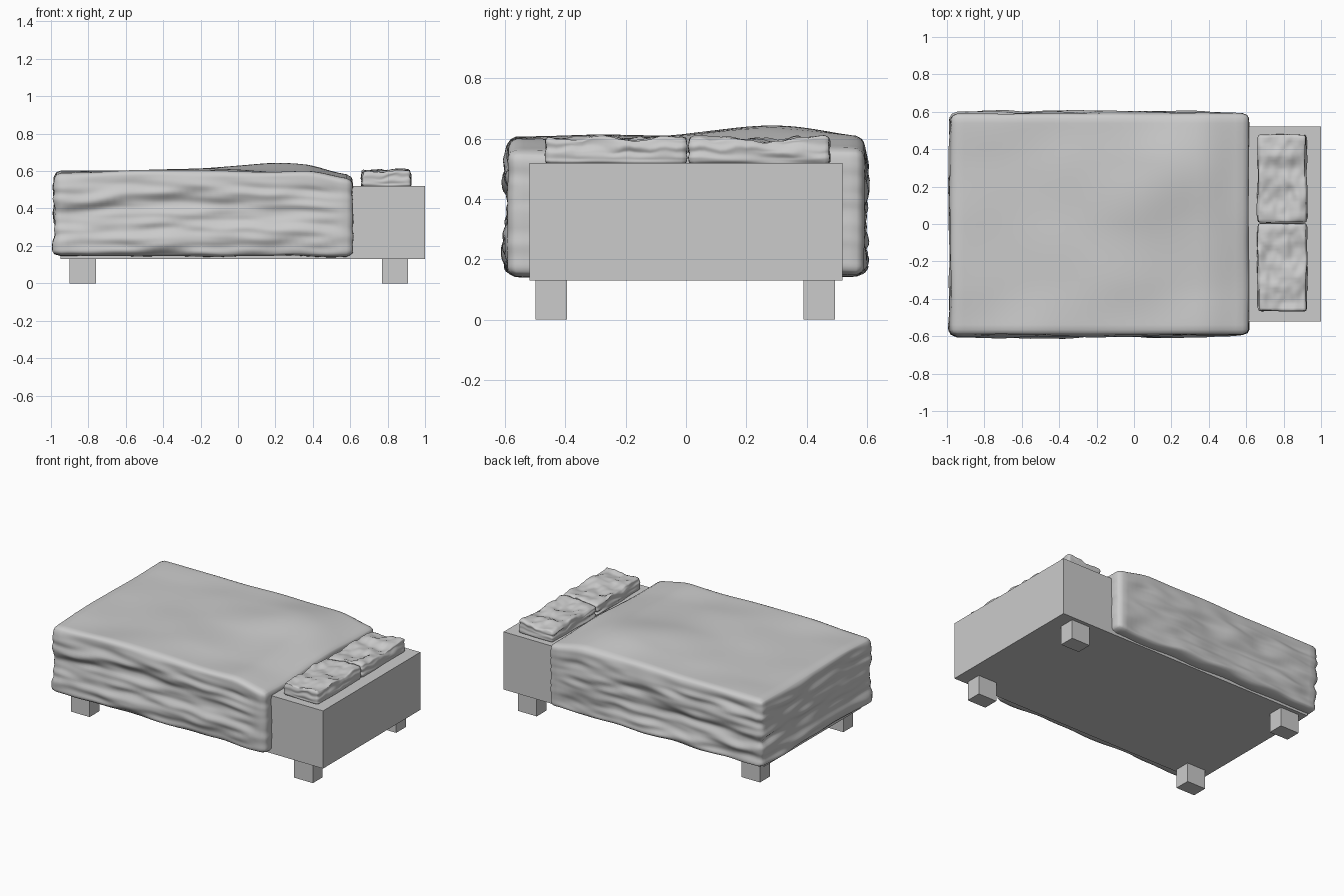
import bpy, bmesh
from mathutils import Vector, noise
from math import exp

if "Cube" in bpy.data.objects:
    bpy.data.objects.remove(bpy.data.objects["Cube"])


def finish(bm, name, smooth=False):
    bmesh.ops.recalc_face_normals(bm, faces=bm.faces)
    me = bpy.data.meshes.new(name)
    bm.to_mesh(me)
    bm.free()
    ob = bpy.data.objects.new(name, me)
    bpy.context.collection.objects.link(ob)
    if smooth:
        for p in me.polygons:
            p.use_smooth = True
    return ob


def box_bm(lo, hi):
    bm = bmesh.new()
    bmesh.ops.create_cube(bm, size=1)
    for v in bm.verts:
        v.co = Vector([l + (c + 0.5) * (h - l) for c, l, h in zip(v.co, lo, hi)])
    return bm


def soft_block(name, lo, hi, r, cuts, offset, hidden=None):
    """Subdivided block with rounded edges, pushed about by offset(point, normal)."""
    bm = box_bm(lo, hi)
    bmesh.ops.subdivide_edges(bm, edges=bm.edges[:], cuts=cuts, use_grid_fill=True)
    if hidden:
        gone = [f for f in bm.faces if hidden(f.calc_center_median())]
        bmesh.ops.delete(bm, geom=gone, context='FACES')
    for v in bm.verts:
        inner = Vector([min(max(c, l + r), h - r) for c, l, h in zip(v.co, lo, hi)])
        n = (v.co - inner).normalized()
        p = inner + n * r
        v.co = p + offset(p, n)
    return finish(bm, name, True)


def step(a, b, x):
    t = min(max((x - a) / (b - a), 0), 1)
    return t * t * (3 - 2 * t)


# Bed base and legs
finish(box_bm((-0.95, -0.52, 0.13), (1.0, 0.52, 0.52)), "bed_base")
for xn, x in (("foot", -0.90), ("head", 0.77)):
    for yn, y in (("front", -0.50), ("back", 0.39)):
        finish(box_bm((x, y, 0), (x + 0.14, y + 0.105, 0.13)), f"{xn}_{yn}_leg")


# Blanket: horizontal folds on the sides, gentle swells on top
def blanket_offset(p, n):
    side = Vector((n.x, n.y, 0))
    fold = (noise.noise(Vector((p.x * 2.2, p.y * 2.2, p.z * 11)))
            + 0.6 * noise.noise(Vector((p.x * 5, p.y * 5 + 7, p.z * 22))))
    amount = 0.024 if n.x <= 0 else 0.008
    d = side * (amount * fold * step(0.60, 0.50, p.z) * step(0.62, 0.45, p.x)
                if n.x <= 0.5 else 0.006 * fold)
    up = step(0.3, 0.59, p.z)
    swell = 0.037 * exp(-((p.x - 0.3) / 0.4) ** 2 - ((p.y - 0.25) / 0.3) ** 2)
    swell += 0.012 * exp(-((p.x + 0.2) / 0.35) ** 2)
    swell += 0.014 * noise.noise(Vector((p.x * 2.5, p.y * 3, 4)))
    swell -= 0.04 * step(0.35, 0.62, p.x)
    d.z = up * swell + (1 - up) * 0.008 * noise.noise(Vector((p.x * 5, p.y * 5, 9)))
    return d


soft_block("blanket", (-0.98, -0.592, 0.145), (0.615, 0.592, 0.597), 0.035, 44,
           blanket_offset,
           lambda c: abs(c.y) < 0.5 and c.x > -0.93 and c.z < 0.5)


# Two crumpled pillows
def pillow_offset(p, n):
    w = noise.noise(p * 11) + 0.5 * noise.noise(p * 24)
    up = step(0.52, 0.58, p.z)
    pinch = noise.noise(Vector((p.x * 6, p.y * 6, p.z * 45)))
    return Vector((n.x * 0.012 * pinch, n.y * 0.008 * pinch, up * 0.02 * w))


for name, y in (("front_pillow", -0.465), ("back_pillow", 0.01)):
    soft_block(name, (0.663, y, 0.515), (0.922, y + 0.467, 0.597), 0.014, 26,
               pillow_offset)
